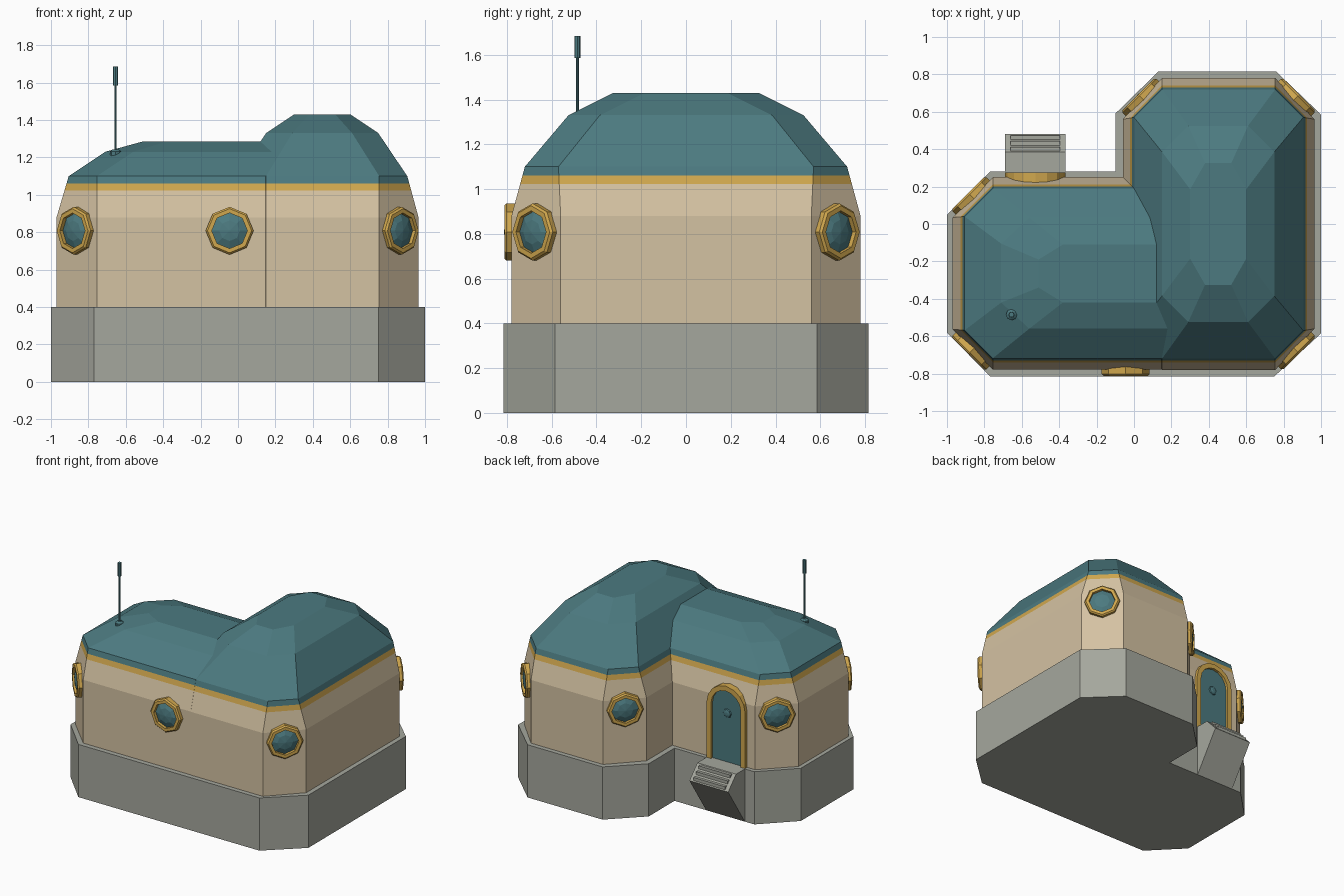
import bpy, bmesh, math
from mathutils import Vector

if "Cube" in bpy.data.objects:
    bpy.data.objects.remove(bpy.data.objects["Cube"])


def material(name, rgb):
    m = bpy.data.materials.new(name)
    lin = [((c / 255 + 0.055) / 1.055) ** 2.4 for c in rgb]
    m.diffuse_color = (*lin, 1)
    m.use_nodes = True
    m.node_tree.nodes["Principled BSDF"].inputs["Base Color"].default_value = m.diffuse_color
    return m


TEAL = material("teal", (76, 122, 128))
GOLD = material("gold", (208, 167, 78))
SAND = material("sand", (212, 194, 162))
STONE = material("stone grey", (165, 167, 157))


def finish(bm, name, *mats):
    bmesh.ops.remove_doubles(bm, verts=bm.verts, dist=1e-5)
    bmesh.ops.recalc_face_normals(bm, faces=bm.faces)
    me = bpy.data.meshes.new(name)
    bm.to_mesh(me)
    bm.free()
    ob = bpy.data.objects.new(name, me)
    bpy.context.collection.objects.link(ob)
    for m in mats:
        me.materials.append(m)
    return ob


def loft(name, rings, mats, caps=True, closed=False):
    """Skin a list of equal-length point loops."""
    bm = bmesh.new()
    loops = [[bm.verts.new(p) for p in r] for r in rings]
    n = len(rings[0])
    pairs = list(zip(loops, loops[1:]))
    if closed:
        pairs.append((loops[-1], loops[0]))
    for a, b in pairs:
        for i in range(n):
            j = (i + 1) % n
            bm.faces.new((a[i], a[j], b[j], b[i]))
    if caps and not closed:
        bm.faces.new(loops[0])
        bm.faces.new(loops[-1])
    return finish(bm, name, *mats)


def octagon(x0, x1, y0, y1, cx, cy, z):
    return [(x0 + cx, y0, z), (x1 - cx, y0, z), (x1, y0 + cy, z), (x1, y1 - cy, z),
            (x1 - cx, y1, z), (x0 + cx, y1, z), (x0, y1 - cy, z), (x0, y0 + cy, z)]


def lathe(name, centre, normal, profile, mat, sides=8, closed=False):
    """Revolve (radius, height) points about an axis through centre."""
    c, n = Vector(centre), Vector(normal).normalized()
    u = Vector((0, 0, 1)) if abs(n.z) < 0.5 else Vector((1, 0, 0))
    v = n.cross(u)
    angles = [math.tau * i / sides for i in range(sides)]
    rings = [[c + n * h + r * (math.cos(a) * u + math.sin(a) * v) for a in angles]
             for r, h in profile]
    return loft(name, rings, [mat], closed=closed)


# Foundation: L-shaped plan with cut corners
plan = [(-0.77, -0.815), (0.75, -0.815), (1, -0.585), (1, 0.585), (0.76, 0.815), (0.13, 0.815),
        (-0.1, 0.59), (-0.1, 0.28), (-0.77, 0.28), (-1, 0.05), (-1, -0.58)]
loft("foundation", [[(x, y, z) for x, y in plan] for z in (0, 0.4)], [STONE])

# Two domed wings, united into one shell
tall = loft("house_shell", [
    octagon(-0.06, 0.965, -0.78, 0.78, 0.21, 0.22, 0.39),
    octagon(-0.06, 0.965, -0.78, 0.78, 0.21, 0.22, 0.88),
    octagon(0.0, 0.905, -0.72, 0.72, 0.15, 0.15, 1.10),
    octagon(0.15, 0.75, -0.525, 0.525, 0.14, 0.14, 1.33),
    octagon(0.30, 0.60, -0.325, 0.325, 0.08, 0.14, 1.43)], [SAND, GOLD, TEAL])
low = loft("low_wing", [
    octagon(-0.97, 0.6, -0.778, 0.25, 0.215, 0.215, 0.392),
    octagon(-0.97, 0.6, -0.778, 0.25, 0.215, 0.215, 0.88),
    octagon(-0.905, 0.6, -0.718, 0.19, 0.15, 0.15, 1.10),
    octagon(-0.71, 0.6, -0.56, 0.035, 0.15, 0.14, 1.23),
    octagon(-0.51, 0.6, -0.42, -0.11, 0.13, 0.08, 1.285)], [SAND, GOLD, TEAL])
mod = tall.modifiers.new("union", "BOOLEAN")
mod.operation, mod.solver, mod.object = "UNION", "EXACT", low
bpy.context.view_layer.objects.active = tall
bpy.ops.object.modifier_apply(modifier="union")
bpy.data.objects.remove(low)

# Colour the shell by height: walls, gold band, roof
bm = bmesh.new()
bm.from_mesh(tall.data)
for h in (1.022, 1.06):
    bmesh.ops.bisect_plane(bm, geom=bm.verts[:] + bm.edges[:] + bm.faces[:],
                           plane_co=(0, 0, h), plane_no=(0, 0, 1))
for f in bm.faces:
    z = f.calc_center_median().z
    f.material_index = 0 if z < 1.022 else 1 if z < 1.06 else 2
bm.to_mesh(tall.data)
bm.free()

# Round windows on the front wall and on every cut corner
FRAME = [(0.128, -0.03), (0.128, 0.022), (0.118, 0.032), (0.095, 0.032), (0.095, -0.03)]
GLASS = [(0.097, -0.02), (0.097, 0.008), (0.055, 0.026), (0.004, 0.033)]
windows = [((-0.045, -0.78), (0, -1)), ((0.86, -0.67), (1, -1)), ((0.86, 0.67), (1, 1)),
           ((0.045, 0.67), (-1, 1)), ((-0.863, 0.143), (-1, 1)), ((-0.863, -0.671), (-1, -1))]
for i, ((x, y), (nx, ny)) in enumerate(windows):
    lathe(f"window_frame_{i}", (x, y, 0.808), (nx, ny, 0), FRAME, GOLD, closed=True)
    lathe(f"window_glass_{i}", (x, y, 0.808), (nx, ny, 0), GLASS, TEAL)

# Arched back door
DX = -0.527


def arch(half, y):
    pts = [(DX - half, y, 0.395)]
    for i in range(9):
        a = math.pi * (1 - i / 8)
        pts.append((DX + half * math.cos(a), y, 0.82 + half * math.sin(a)))
    return pts + [(DX + half, y, 0.395)]


loft("door_frame", [arch(0.162, 0.2), arch(0.162, 0.275), arch(0.125, 0.275), arch(0.125, 0.2)],
     [GOLD], closed=True)
loft("door", [arch(0.127, 0.2), arch(0.127, 0.256)], [TEAL])
lathe("door_knob", (DX, 0.255, 0.77), (0, 1, 0), [(0.035, 0), (0.03, 0.009), (0.012, 0.014)], TEAL)

# Entrance step: wedge hanging off the foundation, with ribbed treads
side = [(0.26, 0), (0.28, 0), (0.48, 0.30), (0.385, 0.40), (0.26, 0.40)]
loft("entrance_step", [[(x, y, z) for y, z in side] for x in (-0.69, -0.365)], [STONE])
for i in range(3):
    y, z = 0.39 + 0.031 * i, 0.395 - 0.0325 * i
    tread = [(y, z), (y + 0.022, z), (y + 0.022, z - 0.023)]
    loft(f"tread_{i}", [[(x, a, b) for a, b in tread] for x in (-0.66, -0.395)], [STONE])

# Antenna
AXIS = ((-0.655, -0.485, 0), (0, 0, 1))
lathe("antenna_foot", *AXIS, [(0.03, 1.20), (0.03, 1.232), (0.015, 1.243)], TEAL)
lathe("antenna_rod", *AXIS, [(0.006, 1.22), (0.006, 1.6)], TEAL)
lathe("antenna_tip", *AXIS, [(0.014, 1.585), (0.014, 1.685)], TEAL)
